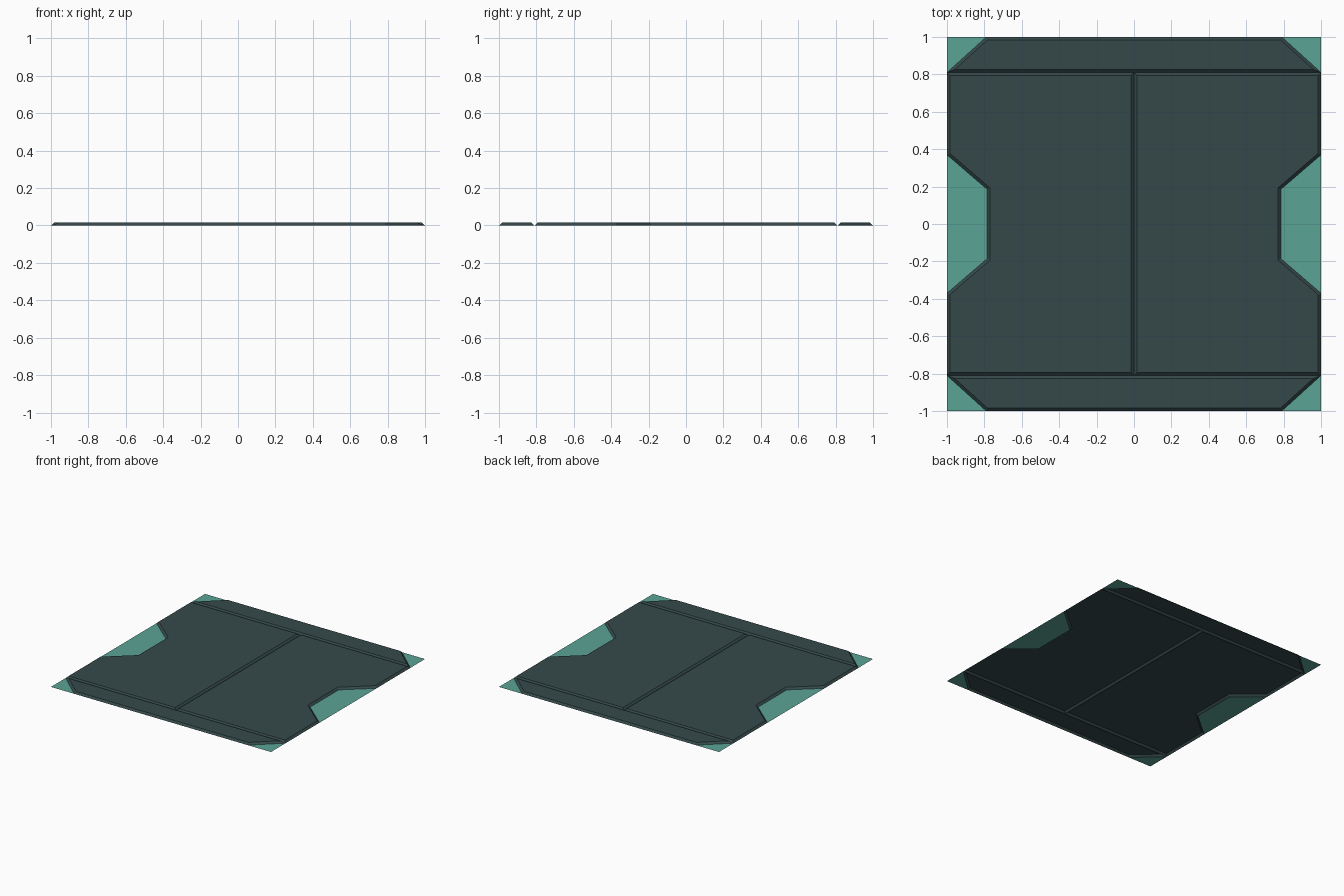
import bpy, bmesh

if "Cube" in bpy.data.objects:
    bpy.data.objects.remove(bpy.data.objects["Cube"])

H = 0.015      # plate height
BEVEL = 0.016  # width of the sloped edge


def material(name, rgb):
    m = bpy.data.materials.new(name)
    m.diffuse_color = (*rgb, 1)
    m.use_nodes = True
    m.node_tree.nodes["Principled BSDF"].inputs["Base Color"].default_value = m.diffuse_color
    return m


DARK = material("dark slate green", (0.036, 0.066, 0.068))
TEAL = material("teal", (0.105, 0.37, 0.305))


def plate(name, outline, mat, raised=True, mirror="X"):
    """Single-sided plate from an outline, with sloped rim, mirrored on the given axes."""
    bm = bmesh.new()
    face = bm.faces.new([bm.verts.new((x, y, 0)) for x, y in outline])
    face.normal_update()
    if face.normal.z < 0:
        face.normal_flip()
    if raised:
        bmesh.ops.inset_region(bm, faces=[face], thickness=BEVEL,
                               use_boundary=True, use_even_offset=True)
        for v in face.verts:
            v.co.z = H
    bm.normal_update()
    # mirrored copies
    for axis in mirror:
        dup = bmesh.ops.duplicate(bm, geom=bm.verts[:] + bm.edges[:] + bm.faces[:])["geom"]
        for v in [g for g in dup if isinstance(g, bmesh.types.BMVert)]:
            if axis == "X":
                v.co.x = -v.co.x
            else:
                v.co.y = -v.co.y
        bmesh.ops.reverse_faces(bm, faces=[g for g in dup if isinstance(g, bmesh.types.BMFace)])
    bmesh.ops.remove_doubles(bm, verts=bm.verts[:], dist=0.0005)
    me = bpy.data.meshes.new(name)
    bm.to_mesh(me)
    bm.free()
    me.materials.append(mat)
    ob = bpy.data.objects.new(name, me)
    bpy.context.collection.objects.link(ob)
    return ob


G = 0.81             # groove between the main panels and the end strips
D, E, F = 0.785, 0.185, 0.37   # side notch: depth position, inner and outer half widths

# two big floor panels with a notch on the outer side
plate("main_panels", [(0, -G), (1, -G), (1, -F), (D, -E), (D, E), (1, F), (1, G), (0, G)], DARK)
# end strips with cut corners
plate("end_strips", [(-1, G), (1, G), (0.79, 1), (-0.79, 1)], DARK, mirror="Y")
# recessed teal patches
plate("side_insets", [(1, -F), (1, F), (D, E), (D, -E)], TEAL, raised=False)
plate("corner_insets", [(1, G), (1, 1), (0.79, 1)], TEAL, raised=False, mirror="XY")
